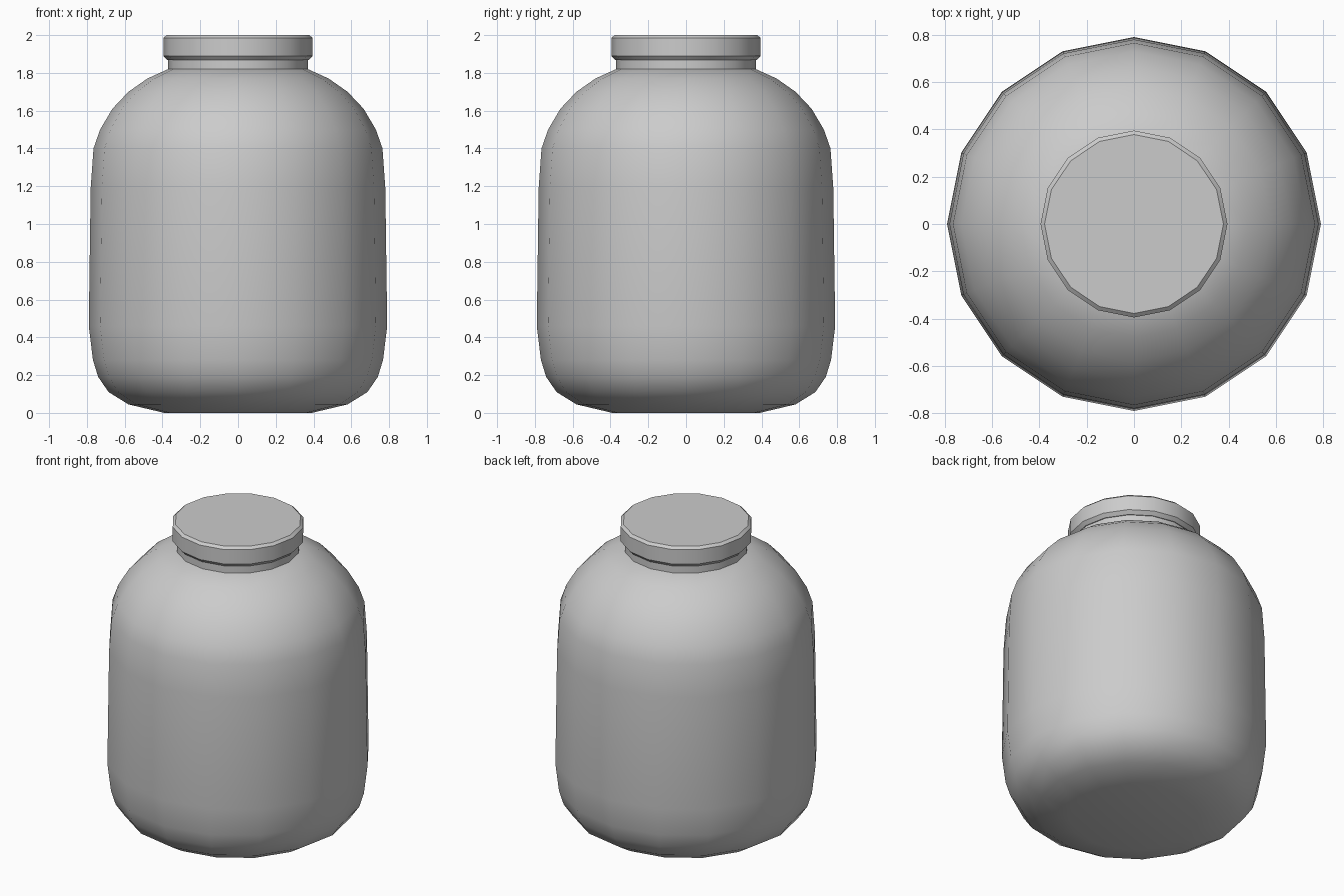
import bpy, bmesh, math

SIDES = 16

old = bpy.data.objects.get("Cube")
if old:
    bpy.data.objects.remove(old, do_unlink=True)

grey = bpy.data.materials.new("plain grey")
grey.use_nodes = True
colour = (0.6, 0.6, 0.6, 1)
grey.diffuse_color = colour
grey.node_tree.nodes["Principled BSDF"].inputs["Base Color"].default_value = colour


def lathe(name, profile, sharp_angle):
    """Turn a (radius, height) profile, bottom to top, into a capped round part."""
    bm = bmesh.new()
    rings = []
    for radius, z in profile:
        rings.append([bm.verts.new((radius * math.cos(i * math.tau / SIDES),
                                    radius * math.sin(i * math.tau / SIDES), z))
                      for i in range(SIDES)])
    for low, high in zip(rings, rings[1:]):
        for i in range(SIDES):
            j = (i + 1) % SIDES
            bm.faces.new((low[i], low[j], high[j], high[i]))
    bm.faces.new(rings[0][::-1])
    bm.faces.new(rings[-1])
    mesh = bpy.data.meshes.new(name)
    bm.to_mesh(mesh)
    bm.free()
    mesh.materials.append(grey)
    obj = bpy.data.objects.new(name, mesh)
    bpy.context.collection.objects.link(obj)
    bpy.ops.object.select_all(action="DESELECT")
    obj.select_set(True)
    bpy.context.view_layer.objects.active = obj
    bpy.ops.object.shade_smooth_by_angle(angle=math.radians(sharp_angle))
    return obj


# Rounded jar body
lathe("jar_body", [
    (0.39, 0), (0.58, 0.045), (0.685, 0.11), (0.74, 0.19), (0.768, 0.28),
    (0.79, 0.46), (0.78, 1.19), (0.765, 1.4), (0.73, 1.5), (0.665, 1.61),
    (0.58, 1.7), (0.48, 1.77), (0.37, 1.82)], 40)

# Short neck
lathe("jar_neck", [(0.37, 1.815), (0.37, 1.88)], 30)

# Lid with bevelled rims
lathe("jar_lid", [(0.375, 1.868), (0.395, 1.89), (0.395, 1.985), (0.378, 2.0)], 30)
